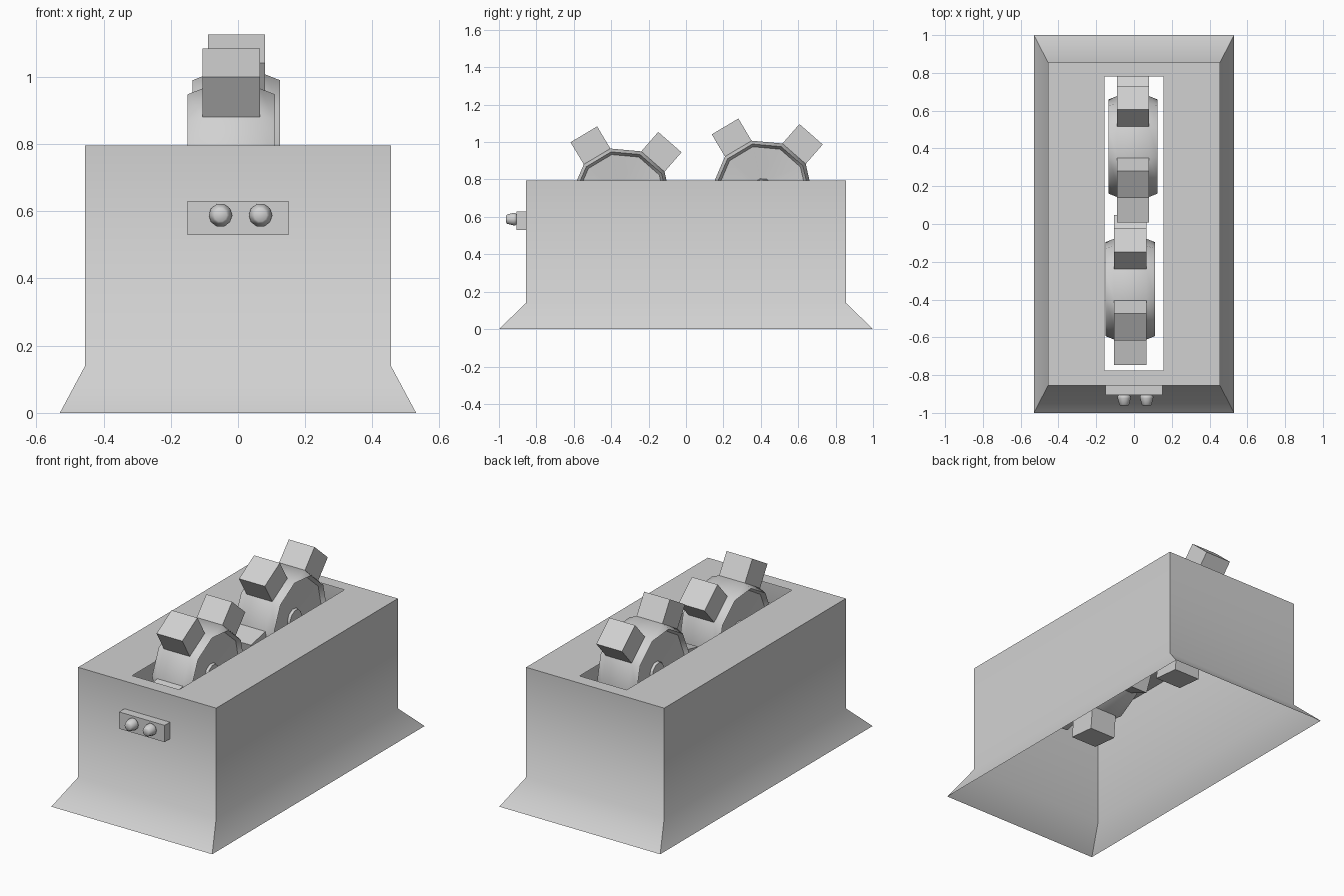
import bpy, bmesh
from math import cos, sin, radians, pi

cube = bpy.data.objects.get("Cube")
if cube:
    bpy.data.objects.remove(cube, do_unlink=True)

grey = bpy.data.materials.new("plain_grey")
grey.use_nodes = True
colour = (0.64, 0.64, 0.64, 1)
grey.diffuse_color = colour
grey.node_tree.nodes["Principled BSDF"].inputs["Base Color"].default_value = colour


def finish(bm, name, location=(0, 0, 0), turn=0):
    mesh = bpy.data.meshes.new(name)
    bm.to_mesh(mesh)
    bm.free()
    mesh.materials.append(grey)
    obj = bpy.data.objects.new(name, mesh)
    obj.location = location
    obj.rotation_euler.z = turn
    bpy.context.collection.objects.link(obj)
    bpy.ops.object.select_all(action='DESELECT')
    obj.select_set(True)
    bpy.context.view_layer.objects.active = obj
    bpy.ops.object.shade_smooth_by_angle(angle=radians(50))
    return obj


def loft(bm, rings):
    """Bridge successive rings; returns one list of faces per band."""
    n = len(rings[0])
    return [[bm.faces.new((a[k], a[(k + 1) % n], b[(k + 1) % n], b[k]))
             for k in range(n)] for a, b in zip(rings, rings[1:])]


def lathe(bm, profile, sides, start=0.0):
    """Turn (x, radius) points around the x axis and cap both ends."""
    rings = [[bm.verts.new((x, r * cos(start + 2 * pi * k / sides),
                            r * sin(start + 2 * pi * k / sides)))
              for k in range(sides)] for x, r in profile]
    bands = loft(bm, rings)
    bm.faces.new(rings[0])
    bm.faces.new(rings[-1])
    bmesh.ops.recalc_face_normals(bm, faces=bm.faces)
    return bands


# Housing: open-bottomed shell with a flared skirt and a long slot in the top
bm = bmesh.new()
rings = []
for hx, y0, y1, z in ((0.53, -1, 1, 0), (0.455, -0.855, 0.855, 0.14),
                      (0.455, -0.855, 0.855, 0.795), (0.155, -0.775, 0.78, 0.795)):
    rings.append([bm.verts.new((x, y, z)) for x, y in
                  ((-hx, y0), (hx, y0), (hx, y1), (-hx, y1))])
loft(bm, rings)
finish(bm, "housing")


# Rotors: ten-sided dished wheels with five square teeth grown from the rim
half_profile = [(0.085, 0.268), (0.13, 0.25), (0.105, 0.235), (0.085, 0.06), (0.1, 0.055)]
profile = [(-x, r) for x, r in reversed(half_profile)] + half_profile


def rotor(name, location):
    bm = bmesh.new()
    bands = lathe(bm, profile, 10, radians(102.8))
    rim = bands[len(half_profile) - 1]
    teeth = bmesh.ops.extrude_discrete_faces(bm, faces=rim[::2])["faces"]
    for face in teeth:
        face.normal_update()
        bmesh.ops.translate(bm, verts=face.verts, vec=face.normal * 0.138)
    finish(bm, name, location)


rotor("front_rotor", (-0.02, -0.345, 0.704))
rotor("back_rotor", (-0.005, 0.41, 0.746))

# Control panel on the front wall
bm = bmesh.new()
bmesh.ops.create_cube(bm, size=1)
bmesh.ops.scale(bm, verts=bm.verts, vec=(0.3, 0.05, 0.1))
finish(bm, "control_panel", (0, -0.88, 0.58))

# Two tapered push buttons
for name, x in (("right_button", -0.052), ("left_button", 0.067)):
    bm = bmesh.new()
    lathe(bm, [(0, 0.026), (0.008, 0.035), (0.018, 0.035), (0.052, 0.026), (0.058, 0.019)], 10)
    finish(bm, name, (x, -0.904, 0.588), -pi / 2)
